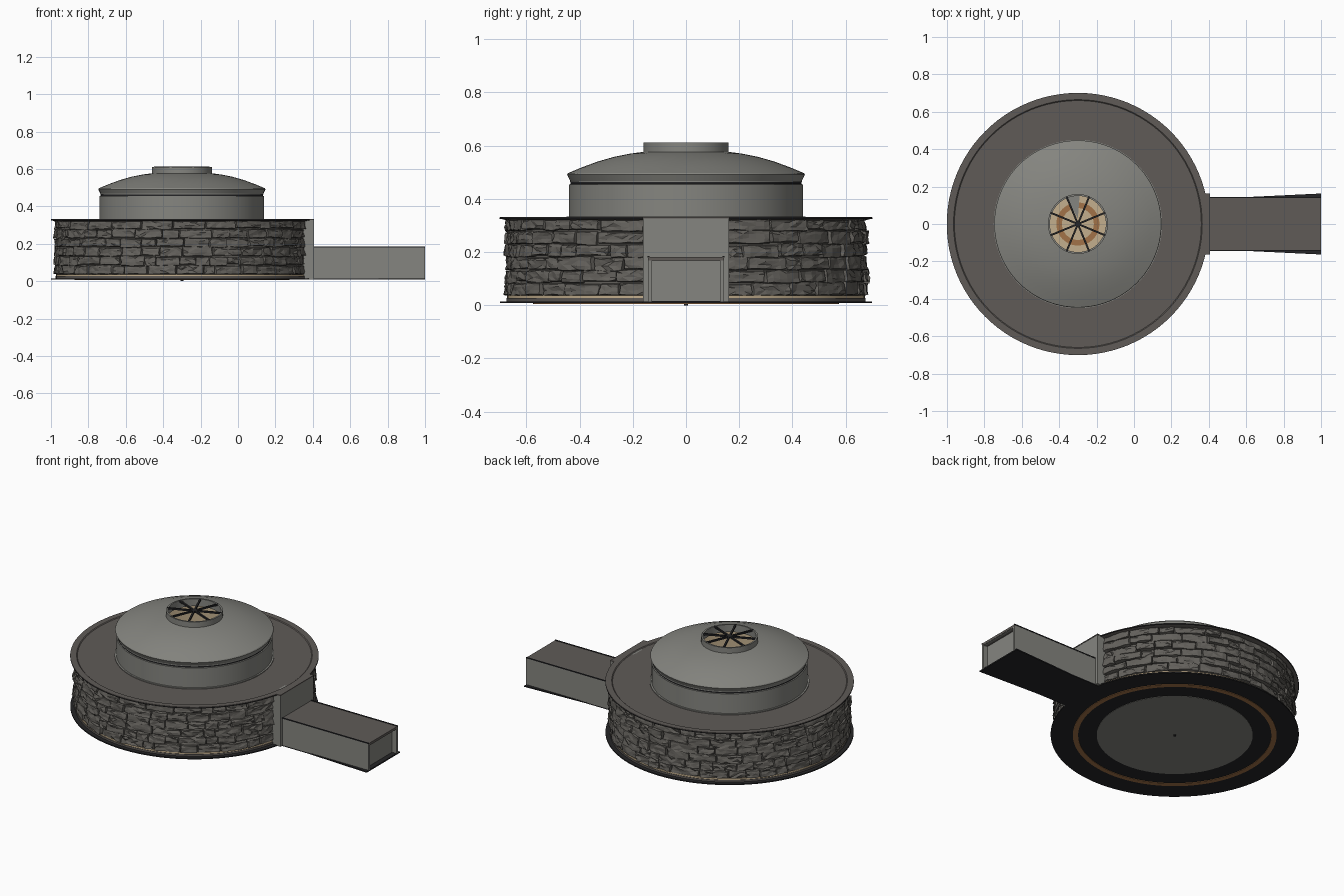
import bpy, bmesh, math, random
from mathutils import Vector

if "Cube" in bpy.data.objects:
    bpy.data.objects.remove(bpy.data.objects["Cube"])

random.seed(7)
CX = -0.30          # centre of the round building
SEG = 96


def material(name, rgb):
    m = bpy.data.materials.new(name)
    m.diffuse_color = (*rgb, 1)
    m.use_nodes = True
    m.node_tree.nodes["Principled BSDF"].inputs["Base Color"].default_value = m.diffuse_color
    return m


GREY = material("light grey", (0.235, 0.235, 0.215))
ROOF = material("brown grey", (0.115, 0.104, 0.096))
STONE = material("stone", (0.125, 0.118, 0.106))
DARK = material("near black", (0.018, 0.018, 0.02))
BEIGE = material("warm beige", (0.55, 0.43, 0.27))
ORANGE = material("orange brown", (0.36, 0.17, 0.065))


def finish(bm, name, mat, smooth=False, fix=True):
    if fix:
        bmesh.ops.recalc_face_normals(bm, faces=bm.faces)
    me = bpy.data.meshes.new(name)
    bm.to_mesh(me)
    bm.free()
    ob = bpy.data.objects.new(name, me)
    bpy.context.collection.objects.link(ob)
    me.materials.append(mat)
    if smooth:
        bpy.ops.object.select_all(action='DESELECT')
        ob.select_set(True)
        bpy.context.view_layer.objects.active = ob
        bpy.ops.object.shade_smooth_by_angle(angle=math.radians(30))
    return ob


def lathe(name, profile, mat):
    """Spin a closed (radius, z) profile about the building axis."""
    bm = bmesh.new()
    rings = []
    for i in range(SEG):
        a = 2 * math.pi * i / SEG
        rings.append([bm.verts.new((CX + r * math.cos(a), r * math.sin(a), z))
                      for r, z in profile])
    n = len(profile)
    for i in range(SEG):
        p, q = rings[i], rings[(i + 1) % SEG]
        for k in range(n):
            m = (k + 1) % n
            bm.faces.new((p[k], q[k], q[m], p[m]))
    bmesh.ops.remove_doubles(bm, verts=bm.verts, dist=1e-5)
    return finish(bm, name, mat, True)


def ring(name, r0, r1, z0, z1, mat):
    return lathe(name, [(r0, z0), (r1, z0), (r1, z1), (r0, z1)], mat)


def prism(name, pts, z0, z1, mat):
    """Extrude a flat outline between two heights."""
    bm = bmesh.new()
    lo = [bm.verts.new((x, y, z0)) for x, y in pts]
    hi = [bm.verts.new((x, y, z1)) for x, y in pts]
    bm.faces.new(lo)
    bm.faces.new(hi)
    for i in range(len(pts)):
        j = (i + 1) % len(pts)
        bm.faces.new((lo[i], lo[j], hi[j], hi[i]))
    return finish(bm, name, mat)


def box(name, x0, x1, y0, y1, z0, z1, mat):
    return prism(name, [(x0, y0), (x1, y0), (x1, y1), (x0, y1)], z0, z1, mat)


# Base plate with rings on the underside
ring("base_plate", 0.43, 0.70, 0.008, 0.015, DARK)
ring("underside_ring", 0.545, 0.575, 0.005, 0.0085, ORANGE)
ring("ground_disc", 0.0, 0.44, 0.006, 0.018, GREY)
ring("centre_peg", 0.0, 0.008, 0.0, 0.007, DARK)

# Plinth, light strip and the backing behind the stones
ring("plinth", 0.64, 0.675, 0.015, 0.027, ROOF)
ring("light_strip", 0.64, 0.672, 0.027, 0.036, BEIGE)
ring("wall_backing", 0.64, 0.664, 0.036, 0.325, STONE)


def stone_wall(z0, z1, courses):
    """Irregular split stones in staggered courses, open at the portal."""
    bm = bmesh.new()
    start = math.asin(0.155 / 0.68)
    end = 2 * math.pi - start
    h = (z1 - z0) / courses
    jit = lambda s: random.uniform(-s, s)
    for c in range(courses):
        a = start
        while a < end - 1e-4:
            b = a + random.uniform(0.09, 0.27)
            if end - b < 0.08:
                b = end
            bulge, tilt = 0.679 + jit(0.006), jit(0.004)
            low = z0 + c * h + (jit(0.006) if c else 0)
            high = z0 + (c + 1) * h + (jit(0.006) if c < courses - 1 else 0)
            cols = max(3, round((b - a) / 0.045))
            cuts = [0.0, 0.03] + [k / cols for k in range(1, cols)] + [0.97, 1.0]
            grid = []
            for i, u in enumerate(cuts):
                col = []
                for j, t in enumerate((0, 0.08, 0.38, 0.7, 0.93, 1)):
                    edge = i in (0, len(cuts) - 1) or j in (0, 5)
                    r = 0.662 if edge else (bulge + tilt * (2 * u - 1)
                                            + 0.006 * (0.45 - t) + jit(0.0045))
                    ang = a + (b - a) * u + (0 if edge else jit(0.005))
                    z = low + (high - low) * t + (0 if j in (0, 5) else jit(0.003))
                    col.append(bm.verts.new((CX + r * math.cos(ang),
                                             r * math.sin(ang), z)))
                grid.append(col)
            for p, q in zip(grid, grid[1:]):
                for j in range(5):
                    bm.faces.new((p[j], q[j], q[j + 1], p[j + 1]))
            a = b
    bmesh.ops.triangulate(bm, faces=bm.faces)
    finish(bm, "stone_wall", STONE, fix=False)


stone_wall(0.036, 0.327, 6)

# Flat lower roof with a slightly raised rim
lathe("lower_roof", [(0.43, 0.318), (0.67, 0.318), (0.70, 0.326), (0.70, 0.332),
                     (0.665, 0.332), (0.66, 0.328), (0.43, 0.328)], ROOF)
ring("roof_edge_trim", 0.69, 0.701, 0.325, 0.329, DARK)
ring("drum_flashing", 0.43, 0.45, 0.325, 0.333, GREY)

# Upper drum with a shadow groove, and the dome above
lathe("upper_drum", [(0.43, 0.325), (0.44, 0.325), (0.44, 0.454), (0.432, 0.456),
                     (0.432, 0.462), (0.436, 0.464), (0.436, 0.475),
                     (0.425, 0.475)], GREY)
ring("drum_groove", 0.425, 0.434, 0.455, 0.463, DARK)
outer = [(0.436, 0.468), (0.447, 0.491), (0.443, 0.497), (0.39, 0.519),
         (0.33, 0.541), (0.27, 0.558), (0.21, 0.570), (0.158, 0.577)]
lathe("dome", outer + [(0.15, 0.568), (0.27, 0.549), (0.39, 0.51), (0.425, 0.468)], GREY)

# Skylight collar and crossing bars
ring("skylight_collar", 0.150, 0.160, 0.565, 0.611, GREY)
for k in range(4):
    a = math.radians(22.5 + 45 * k)
    d, n = Vector((math.cos(a), math.sin(a))), Vector((-math.sin(a), math.cos(a)))
    c = Vector((CX, 0))
    prism(f"skylight_bar_{k + 1}",
          [tuple(c + d * s * 0.158 + n * t * 0.005)
           for s, t in ((-1, -1), (1, -1), (1, 1), (-1, 1))],
          0.602, 0.612, DARK)
ring("skylight_hub", 0.0, 0.014, 0.600, 0.612, DARK)

# Interior seen through the skylight
ring("inner_wall", 0.42, 0.43, 0.018, 0.475, BEIGE)
ring("inner_floor", 0.0, 0.43, 0.018, 0.024, BEIGE)
ring("floor_ring", 0.085, 0.115, 0.022, 0.027, ORANGE)
prism("floor_wedge", [(CX, 0.03), (CX + 0.01, 0.16), (CX - 0.08, 0.16)],
      0.022, 0.030, GREY)

# Tall portal where the passage meets the wall
box("portal", 0.345, 0.405, -0.162, 0.162, 0.010, 0.328, GREY)
box("portal_cap", 0.38, 0.407, -0.164, 0.164, 0.326, 0.332, ROOF)

# Entrance passage with recessed end door
box("passage_roof", 0.40, 1.0, -0.142, 0.142, 0.168, 0.182, ROOF)
for s, side in ((-1, "front"), (1, "back")):
    y0, y1 = sorted((s * 0.130, s * 0.143))
    box(f"passage_wall_{side}", 0.40, 1.0, y0, y1, 0.014, 0.179, GREY)
    box(f"passage_roof_trim_{side}", 0.40, 1.0, *sorted((s * 0.138, s * 0.145)),
        0.179, 0.185, DARK)
    # Dark ground strip that widens towards the entrance
    prism(f"ground_flare_{side}", [(0.52, s * 0.14), (1.0, s * 0.14), (1.0, s * 0.163)],
          0.008, 0.015, DARK)
box("passage_floor", 0.38, 1.0, -0.143, 0.143, 0.008, 0.016, DARK)
box("passage_lintel", 0.985, 0.999, -0.132, 0.132, 0.166, 0.179, GREY)
box("end_door", 0.955, 0.97, -0.132, 0.132, 0.014, 0.17, GREY)
